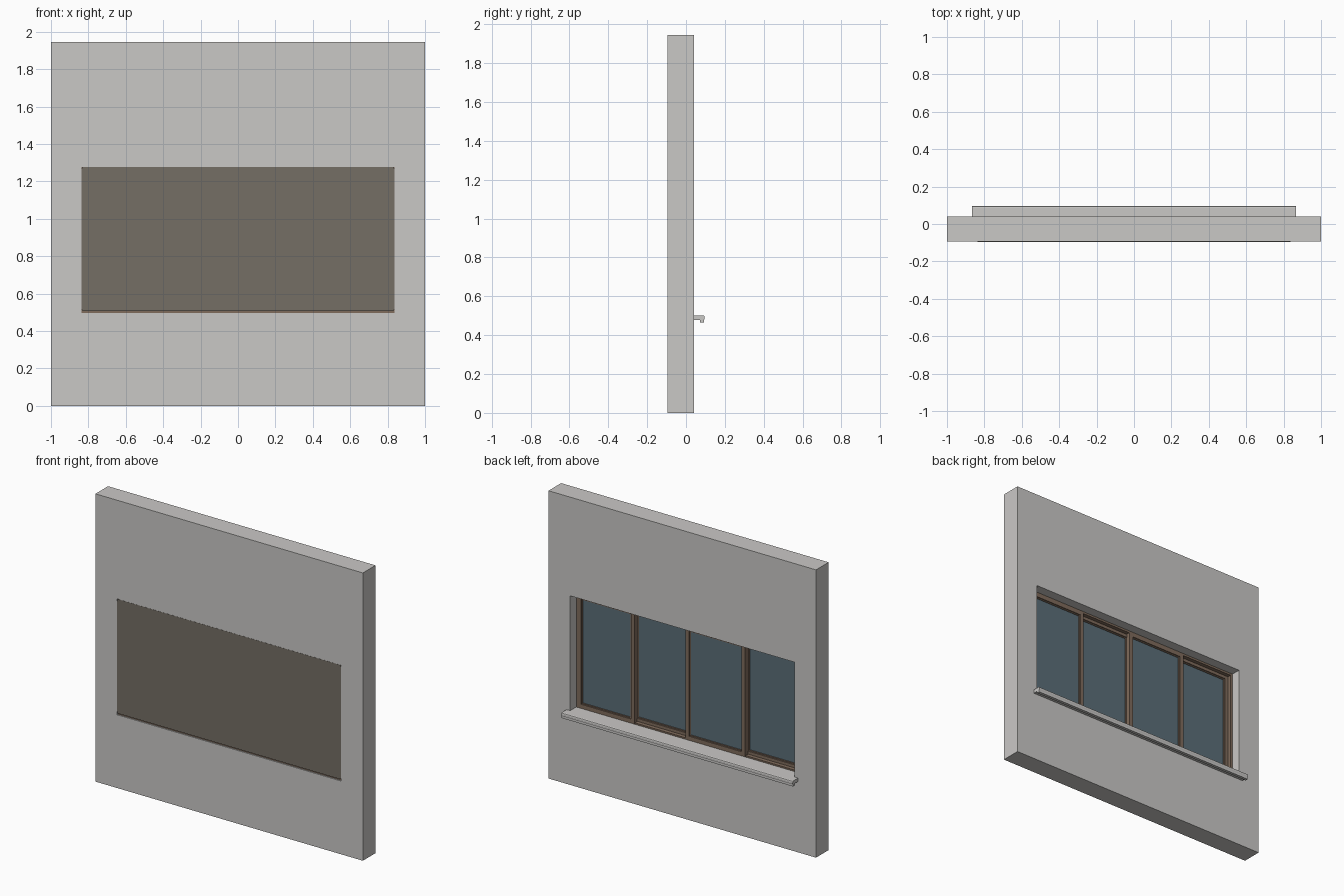
import bpy, bmesh, math

cube = bpy.data.objects.get("Cube")
if cube:
    bpy.data.objects.remove(cube, do_unlink=True)


def material(name, rgb):
    m = bpy.data.materials.new(name)
    m.use_nodes = True
    m.diffuse_color = (*rgb, 1)
    bsdf = m.node_tree.nodes["Principled BSDF"]
    bsdf.inputs["Base Color"].default_value = (*rgb, 1)
    bsdf.inputs["Roughness"].default_value = 0.8
    return m


PLASTER = material("warm grey plaster", (0.59, 0.58, 0.565))
PANEL = material("dark taupe", (0.178, 0.157, 0.131))
BROWN = material("brown frame", (0.216, 0.150, 0.107))
GLASS = material("blue grey glass", (0.105, 0.157, 0.189))


def finish(name, bm, mat):
    bmesh.ops.recalc_face_normals(bm, faces=bm.faces)
    me = bpy.data.meshes.new(name)
    bm.to_mesh(me)
    bm.free()
    me.materials.append(mat)
    ob = bpy.data.objects.new(name, me)
    bpy.context.collection.objects.link(ob)
    return ob


def extrude_outline(name, points, direction, mat):
    """Closed prism from an outline of 3D points."""
    bm = bmesh.new()
    face = bm.faces.new([bm.verts.new(p) for p in points])
    out = bmesh.ops.extrude_face_region(bm, geom=[face])
    verts = [g for g in out["geom"] if isinstance(g, bmesh.types.BMVert)]
    bmesh.ops.translate(bm, verts=verts, vec=direction)
    return finish(name, bm, mat)


def rect(x0, x1, z0, z1):
    return [(x0, z0), (x1, z0), (x1, z1), (x0, z1)]


def box(name, x0, x1, y0, y1, z0, z1, mat):
    pts = [(x, y0, z) for x, z in rect(x0, x1, z0, z1)]
    return extrude_outline(name, pts, (0, y1 - y0, 0), mat)


def ring(name, outer, inner, y0, y1, mat):
    """Rectangular frame with a clear opening, seen along y."""
    bm = bmesh.new()
    loops = [[bm.verts.new((x, y, z)) for x, z in rect(*r)]
             for r, y in ((outer, y0), (outer, y1), (inner, y1), (inner, y0))]
    for k in range(4):
        a, b = loops[k], loops[(k + 1) % 4]
        for i in range(4):
            j = (i + 1) % 4
            bm.faces.new((a[i], a[j], b[j], b[i]))
    return finish(name, bm, mat)


# Wall with the window opening
OPEN = (-0.838, 0.838, 0.495, 1.278)
ring("wall", (-1, 1, 0, 1.945), OPEN, -0.0945, 0.04, PLASTER)

# Rounded closing panel on the front
R, X, Z0, Z1 = 0.012, 0.836, 0.506, 1.278
outline = []
for cx, cz, start in ((X - R, Z1 - R, 0), (R - X, Z1 - R, 90),
                      (R - X, Z0 + R, 180), (X - R, Z0 + R, 270)):
    for s in range(5):
        a = math.radians(start + s * 22.5)
        outline.append((cx + R * math.cos(a), -0.0955, cz + R * math.sin(a)))
extrude_outline("front_panel", outline, (0, 0.008, 0), PANEL)

# Fixed outer frame lining the opening
ring("outer_frame", OPEN, (-0.822, 0.822, 0.512, 1.264), -0.087, -0.025, BROWN)

# Four sliding sashes on two tracks
TRACKS = ((-0.050, -0.021), (-0.081, -0.0515))
SASHES = ((0.400, 0.826, 0), (-0.012, 0.428, 1), (-0.428, 0.018, 0), (-0.826, -0.400, 1))
STILE = 0.027
for n, (x0, x1, track) in enumerate(SASHES, 1):
    y0, y1 = TRACKS[track]
    z0, z1 = 0.505, 1.270
    hole = (x0 + STILE, x1 - STILE, z0 + STILE, z1 - STILE)
    ring(f"sash_{n}", (x0, x1, z0, z1), hole, y0, y1, BROWN)
    # Slim inner bead around each pane
    b = 0.007
    bead = (hole[0] + b, hole[1] - b, hole[2] + b, hole[3] - b)
    ring(f"bead_{n}", hole, bead, y0 + 0.004, y1 - 0.007, BROWN)
    mid = (y0 + y1) / 2
    box(f"glass_{n}", hole[0], hole[1], mid - 0.003, mid + 0.003, hole[2], hole[3], GLASS)

# Sill board inside the reveal, and its projecting rounded nosing with a drip lip
box("sill_board", -0.838, 0.838, -0.025, 0.041, 0.488, 0.502, PLASTER)
nosing = [(0.04, 0.478), (0.04, 0.502), (0.088, 0.502), (0.0935, 0.4995),
          (0.0955, 0.494), (0.0955, 0.484), (0.093, 0.479), (0.093, 0.465),
          (0.073, 0.465), (0.073, 0.478)]
extrude_outline("sill_nosing", [(-0.865, y, z) for y, z in nosing], (1.73, 0, 0), PLASTER)
